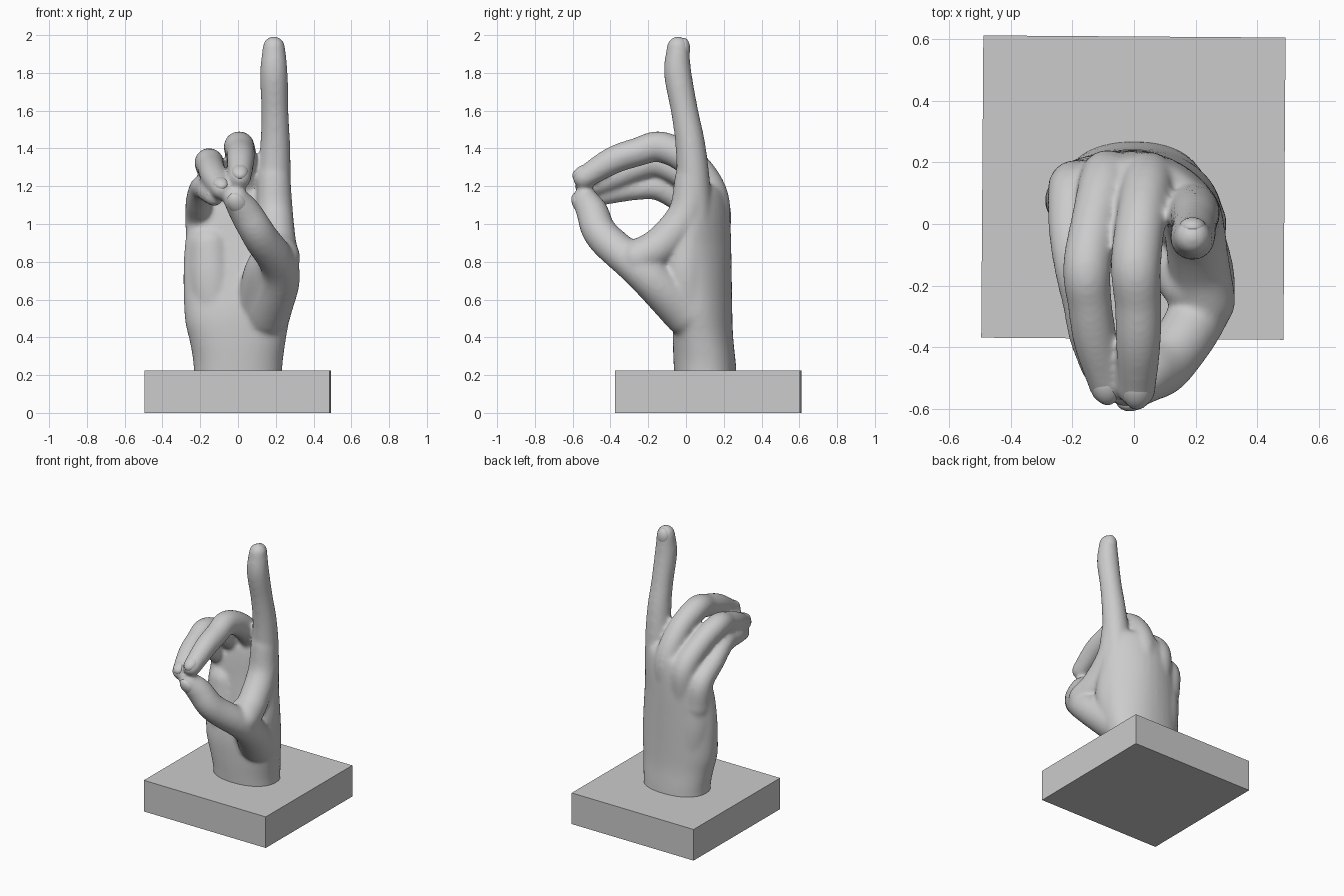
import bpy, bmesh, math
from mathutils import Vector, Matrix

cube = bpy.data.objects.get("Cube")
if cube:
    bpy.data.objects.remove(cube, do_unlink=True)

# Plain grey material
grey = bpy.data.materials.new("plaster_grey")
grey.use_nodes = True
colour = (0.6, 0.6, 0.6, 1)
grey.diffuse_color = colour
bsdf = grey.node_tree.nodes["Principled BSDF"]
bsdf.inputs["Base Color"].default_value = colour
bsdf.inputs["Roughness"].default_value = 0.7

SIDES = 40


def make_object(name, bm):
    bmesh.ops.recalc_face_normals(bm, faces=bm.faces)
    mesh = bpy.data.meshes.new(name)
    bm.to_mesh(mesh)
    bm.free()
    mesh.materials.append(grey)
    obj = bpy.data.objects.new(name, mesh)
    bpy.context.collection.objects.link(obj)
    return obj


def skin_rings(bm, rings):
    loops = [[bm.verts.new(p) for p in ring] for ring in rings]
    for a, b in zip(loops, loops[1:]):
        for i in range(SIDES):
            j = (i + 1) % SIDES
            bm.faces.new((a[i], a[j], b[j], b[i]))
    bm.faces.new(loops[0])
    bm.faces.new(loops[-1])


def spline(points, steps=6):
    """Catmull-Rom through 4D points, such as (x, y, z, radius)."""
    pts = [Vector(p) for p in points]
    pts = [2 * pts[0] - pts[1]] + pts + [2 * pts[-1] - pts[-2]]
    out = []
    for a, b, c, d in zip(pts, pts[1:], pts[2:], pts[3:]):
        for s in range(steps):
            t = s / steps
            out.append(0.5 * (2 * b + (c - a) * t + (2 * a - 5 * b + 4 * c - d) * t * t
                              + (3 * b - a - 3 * c + d) * t ** 3))
    return out + [pts[-2]]


def limb(bm, points):
    """Round tapered tube with domed ends."""
    path = spline(points)
    rings = []

    def ring(centre, tangent, radius):
        side = Vector((1, 0, 0))
        side = (side - tangent * side.dot(tangent)).normalized()
        other = tangent.cross(side)
        angles = [math.tau * i / SIDES for i in range(SIDES)]
        rings.append([centre + radius * (side * math.cos(a) + other * math.sin(a))
                      for a in angles])

    dome = [math.radians(a) for a in (80, 60, 40, 20)]
    start, end = path[0], path[-1]
    t0 = (path[1] - start).to_3d().normalized()
    t1 = (end - path[-2]).to_3d().normalized()
    for a in dome:
        ring(start.to_3d() - t0 * start.w * math.sin(a), t0, start.w * math.cos(a))
    for i, p in enumerate(path):
        t = path[min(i + 1, len(path) - 1)] - path[max(i - 1, 0)]
        ring(p.to_3d(), t.to_3d().normalized(), p.w)
    for a in reversed(dome):
        ring(end.to_3d() + t1 * end.w * math.sin(a), t1, end.w * math.cos(a))
    skin_rings(bm, rings)


def power(v, e):
    return math.copysign(abs(v) ** e, v)


hand = bmesh.new()

# Wrist and palm: z, centre y, half width, half depth
sections = [(0.15, 0.105, 0.235, 0.165), (0.25, 0.1, 0.235, 0.165), (0.4, 0.09, 0.255, 0.16),
            (0.55, 0.09, 0.28, 0.155), (0.75, 0.105, 0.288, 0.137), (0.95, 0.12, 0.288, 0.118),
            (1.08, 0.125, 0.277, 0.105), (1.17, 0.125, 0.25, 0.085), (1.21, 0.125, 0.2, 0.045)]
rings = []
for z, cy, rx, ry in spline(sections, 4):
    rise = min(1, max(0, (z - 0.3) / 0.6))
    ring = []
    for i in range(SIDES):
        a = math.tau * i / SIDES
        x = rx * power(math.cos(a), 0.9)
        y = cy + ry * power(math.sin(a), 0.9)
        # arch the sides forward, drop the little finger side
        y -= rise * x * x * (1.2 if x > 0 else 0.5)
        ring.append(Vector((x, y, z - 0.55 * rise * max(-x, 0))))
    rings.append(ring)
skin_rings(hand, rings)

# Palm pads: little finger side, thumb ball, index side
limb(hand, [(-0.12, 0.09, 0.5, 0.13), (-0.14, 0.085, 0.7, 0.135), (-0.15, 0.09, 0.88, 0.12)])
limb(hand, [(0.1, 0.02, 0.55, 0.11), (0.14, -0.11, 0.74, 0.11), (0.18, -0.2, 0.84, 0.09)])
limb(hand, [(0.15, 0.05, 0.48, 0.11), (0.18, 0.0, 0.72, 0.12),
            (0.185, 0.02, 0.98, 0.1), (0.19, 0.04, 1.2, 0.088)])
# Web between thumb and index finger
limb(hand, [(0.23, -0.25, 0.82, 0.1), (0.21, -0.13, 0.89, 0.1),
            (0.195, 0.0, 1.05, 0.097), (0.19, 0.03, 1.25, 0.088)])

# Fingers, from inside the palm out to the tip
fingers = {
    "index": [(0.17, 0.05, 0.85, 0.1), (0.19, 0.04, 1.2, 0.089), (0.197, 0.023, 1.42, 0.079),
              (0.195, -0.008, 1.6, 0.072), (0.19, -0.044, 1.8, 0.073), (0.19, -0.042, 1.935, 0.06)],
    "middle": [(0.04, 0.135, 0.9, 0.09), (0.045, 0.14, 1.14, 0.087), (0.025, 0.03, 1.32, 0.081),
               (0.006, -0.13, 1.408, 0.082), (0.013, -0.26, 1.38, 0.076),
               (0.014, -0.39, 1.335, 0.073), (0.01, -0.54, 1.245, 0.06)],
    "ring": [(-0.08, 0.14, 0.9, 0.09), (-0.09, 0.145, 1.1, 0.086), (-0.125, 0.02, 1.24, 0.077),
             (-0.153, -0.14, 1.323, 0.078), (-0.143, -0.26, 1.298, 0.072),
             (-0.125, -0.38, 1.25, 0.071), (-0.087, -0.53, 1.185, 0.057)],
    "little": [(-0.18, 0.12, 0.85, 0.09), (-0.2, 0.11, 1.02, 0.08), (-0.21, -0.02, 1.12, 0.067),
               (-0.192, -0.15, 1.19, 0.065), (-0.172, -0.26, 1.185, 0.059),
               (-0.155, -0.36, 1.17, 0.057), (-0.125, -0.47, 1.14, 0.047)],
    "thumb": [(0.15, 0.01, 0.53, 0.13), (0.225, -0.23, 0.75, 0.102), (0.115, -0.44, 0.935, 0.092),
              (0.04, -0.495, 1.06, 0.085), (-0.01, -0.535, 1.13, 0.069)],
}
for path in fingers.values():
    limb(hand, path)

hand_obj = make_object("hand", hand)
remesh = hand_obj.modifiers.new("fuse", 'REMESH')
remesh.mode = 'VOXEL'
remesh.voxel_size = 0.011
remesh.use_smooth_shade = True
soften = hand_obj.modifiers.new("soften", 'SMOOTH')
soften.factor = 0.5
soften.iterations = 16

# Fingernails: thin curved shells on the outer side of each tip
outward = {"index": (0, 1, 0.1), "middle": (0, -0.5, 1), "ring": (-0.1, -0.5, 1),
           "little": (-0.3, -0.4, 1), "thumb": (-0.1, -1, -0.2)}
for name, path in fingers.items():
    tip, before = Vector(path[-1]), Vector(path[-2])
    along = (tip - before).to_3d().normalized()
    up = Vector(outward[name])
    up = (up - along * up.dot(along)).normalized()
    side = along.cross(up)
    r = tip.w
    frame = Matrix((side, along, up)).transposed().to_4x4()
    frame.translation = tip.to_3d() + up * r * 0.5 - along * r * 0.15
    bm = bmesh.new()
    bmesh.ops.create_uvsphere(bm, u_segments=24, v_segments=12, radius=1)
    bmesh.ops.transform(bm, verts=bm.verts,
                        matrix=frame @ Matrix.Diagonal((r * 0.75, r, r * 0.56, 1)))
    nail = make_object(name + "_nail", bm)
    nail.data.polygons.foreach_set("use_smooth", [True] * len(nail.data.polygons))

# Square plinth
bm = bmesh.new()
bmesh.ops.create_cube(bm, size=1)
place = (Matrix.Translation((-0.002, 0.118, 0.1125)) @ Matrix.Rotation(-0.007, 4, 'Z')
         @ Matrix.Diagonal((0.98, 0.98, 0.225, 1)))
bmesh.ops.transform(bm, verts=bm.verts, matrix=place)
make_object("plinth", bm)
